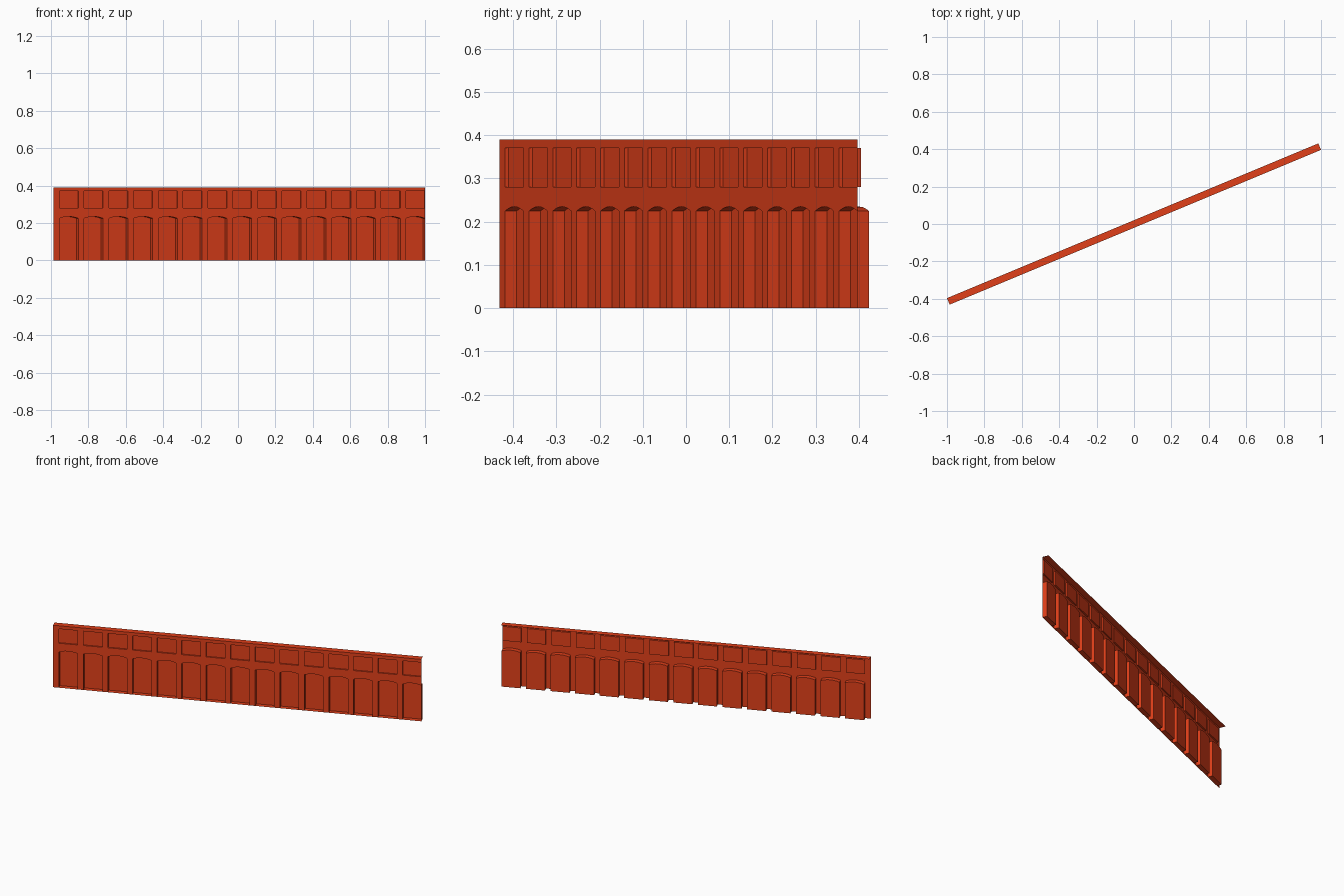
import bpy
import bmesh
from math import radians

if "Cube" in bpy.data.objects:
    bpy.data.objects.remove(bpy.data.objects["Cube"])

LENGTH, DEPTH, HEIGHT = 2.151, 0.0375, 0.39
BAYS = 15
BAY = LENGTH / BAYS
PIER = 0.033
ANGLE = radians(22.62)
X0, Y0 = -LENGTH / 2, -DEPTH / 2
SPRING, CROWN = 0.2245, 0.2345
WIN_LOW, WIN_HIGH = 0.28, 0.37

red = bpy.data.materials.new("red_brick")
red.diffuse_color = (0.75, 0.05, 0.01, 1)
red.use_nodes = True
red.node_tree.nodes["Principled BSDF"].inputs["Base Color"].default_value = red.diffuse_color


def make(name, faces, repeat=True):
    """Flat faced sheet object, repeated along the wall and turned to its direction."""
    bm = bmesh.new()
    for face in faces:
        bm.faces.new([bm.verts.new((X0 + x, Y0 + y, z)) for x, y, z in face])
    bmesh.ops.remove_doubles(bm, verts=bm.verts, dist=1e-5)
    mesh = bpy.data.meshes.new(name)
    bm.to_mesh(mesh)
    bm.free()
    mesh.materials.append(red)
    ob = bpy.data.objects.new(name, mesh)
    bpy.context.collection.objects.link(ob)
    ob.rotation_euler.z = ANGLE
    if repeat:
        arr = ob.modifiers.new("bays", 'ARRAY')
        arr.count = BAYS
        arr.use_relative_offset = False
        arr.use_constant_offset = True
        arr.constant_offset_displace = (BAY, 0, 0)
    return ob


def flat(outline, y=0.0):
    return [(x, y, z) for x, z in outline]


def rect(x0, x1, z0, z1):
    return [(x0, z0), (x1, z0), (x1, z1), (x0, z1)]


def niche(outline, depth):
    """Back panel and reveals of a recess behind an opening."""
    faces = [flat(outline, depth)]
    for (ax, az), (bx, bz) in zip(outline, outline[1:] + outline[:1]):
        faces.append([(ax, 0, az), (bx, 0, bz), (bx, depth, bz), (ax, depth, az)])
    return faces


# Shallow arch curve, left to right
arch = []
for i in range(7):
    t = i / 6
    arch.append((PIER + (BAY - PIER) * t,
                 SPRING + (CROWN - SPRING) * 4 * t * (1 - t)))

# Front skin of one bay: pier, spandrel under the window, band over it
make("front_wall", [
    flat(rect(0, PIER, 0, HEIGHT)),
    flat(arch + [(BAY, WIN_LOW), (PIER, WIN_LOW)]),
    flat(rect(PIER, BAY, WIN_HIGH, HEIGHT)),
])

# Deep arched recesses at ground level
make("arched_niches", niche([(PIER, 0), (BAY, 0)] + arch[::-1], 0.029))

# Shallow windows of the upper floor
make("window_niches", niche(rect(PIER, BAY, WIN_LOW, WIN_HIGH), 0.0085))

# Flat roof strip
make("roof", [[(0, 0, HEIGHT), (LENGTH, 0, HEIGHT),
               (LENGTH, DEPTH, HEIGHT), (0, DEPTH, HEIGHT)]], repeat=False)
